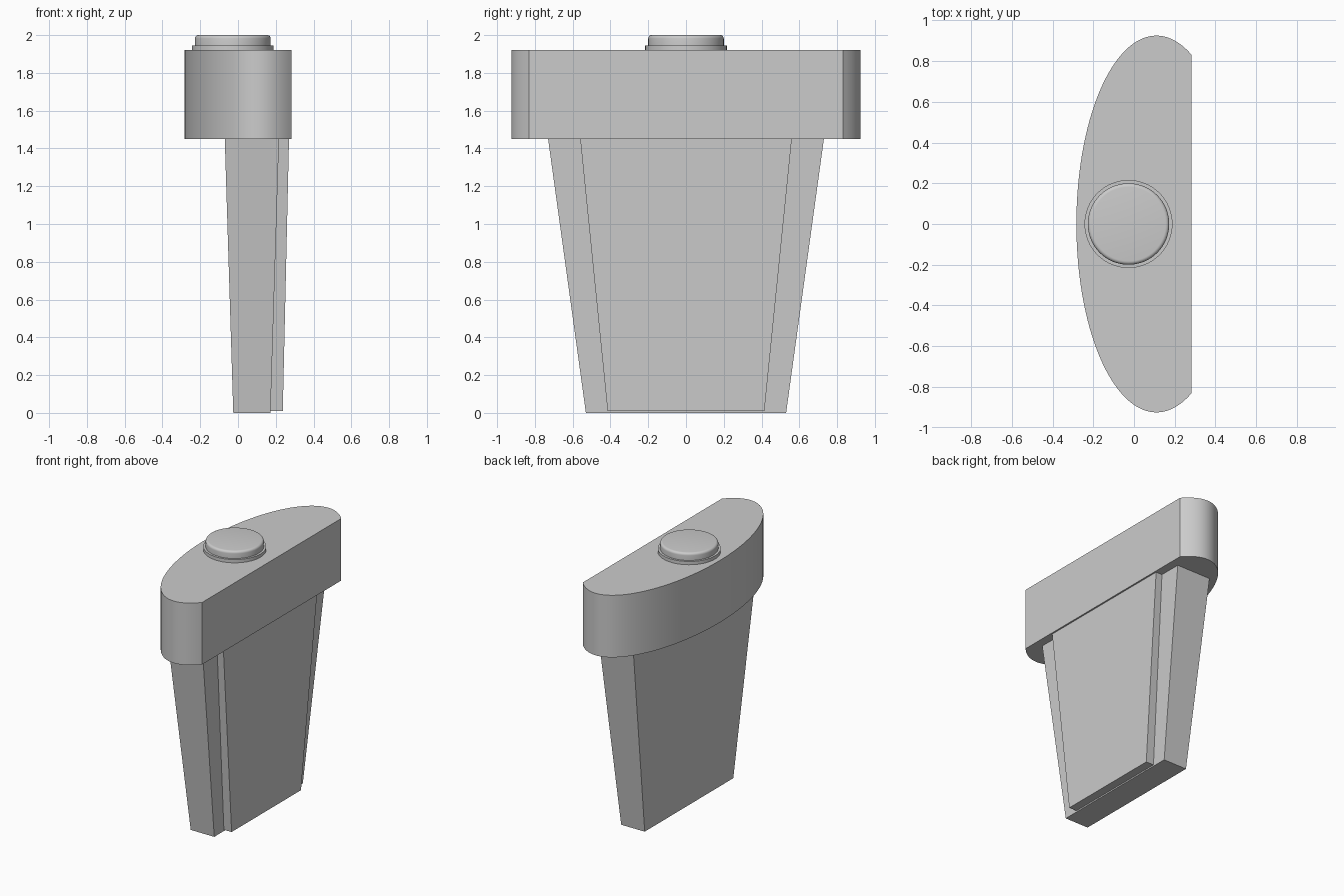
import bpy, bmesh
from math import acos, cos, sin, pi, radians

if "Cube" in bpy.data.objects:
    bpy.data.objects.remove(bpy.data.objects["Cube"])


def finish(name, bm, smooth=False):
    bmesh.ops.recalc_face_normals(bm, faces=bm.faces[:])
    me = bpy.data.meshes.new(name)
    bm.to_mesh(me)
    bm.free()
    ob = bpy.data.objects.new(name, me)
    bpy.context.collection.objects.link(ob)
    if smooth:
        bpy.ops.object.select_all(action='DESELECT')
        ob.select_set(True)
        bpy.context.view_layer.objects.active = ob
        bpy.ops.object.shade_smooth_by_angle(angle=radians(30))
    return ob


def loft(name, loops, smooth=False):
    """Skin matching loops of points and cap both ends."""
    bm = bmesh.new()
    rings = [[bm.verts.new(p) for p in loop] for loop in loops]
    n = len(rings[0])
    for a, b in zip(rings, rings[1:]):
        for i in range(n):
            j = (i + 1) % n
            bm.faces.new((a[i], a[j], b[j], b[i]))
    bm.faces.new(rings[0])
    bm.faces.new(rings[-1])
    return finish(name, bm, smooth)


def rect(x0, x1, half_y, z):
    return [(x0, -half_y, z), (x1, -half_y, z), (x1, half_y, z), (x0, half_y, z)]


def circle(cx, r, z, n=64):
    return [(cx + r * cos(2 * pi * i / n), r * sin(2 * pi * i / n), z) for i in range(n)]


# Head: ellipse sliced flat on the +x side
CX, RX, RY, FLAT, N = 0.11, 0.393, 0.925, 0.282, 96
a0 = acos((FLAT - CX) / RX)
angles = [a0 + (2 * pi - 2 * a0) * i / N for i in range(N + 1)]
loft("head", [[(CX + RX * cos(a), RY * sin(a), z) for a in angles] for z in (1.45, 1.92)], True)

# Tapered blade and the raised panel on its flat face
loft("blade", [rect(-0.025, 0.172, 0.53, 0), rect(-0.07, 0.217, 0.73, 1.45)])
loft("raised_panel", [rect(0.10, 0.237, 0.415, 0.01), rect(0.10, 0.27, 0.56, 1.45)])

# Button: thin collar with a round-edged cap
BX = -0.027
loft("button_collar", [circle(BX, 0.216, 1.92), circle(BX, 0.216, 1.945)], True)
edge = [(0.20 - 0.018 * (1 - cos(t)), 1.982 + 0.018 * sin(t))
        for t in (pi / 2 * i / 5 for i in range(6))]
loft("button_cap", [circle(BX, r, z) for r, z in [(0.20, 1.945)] + edge], True)
